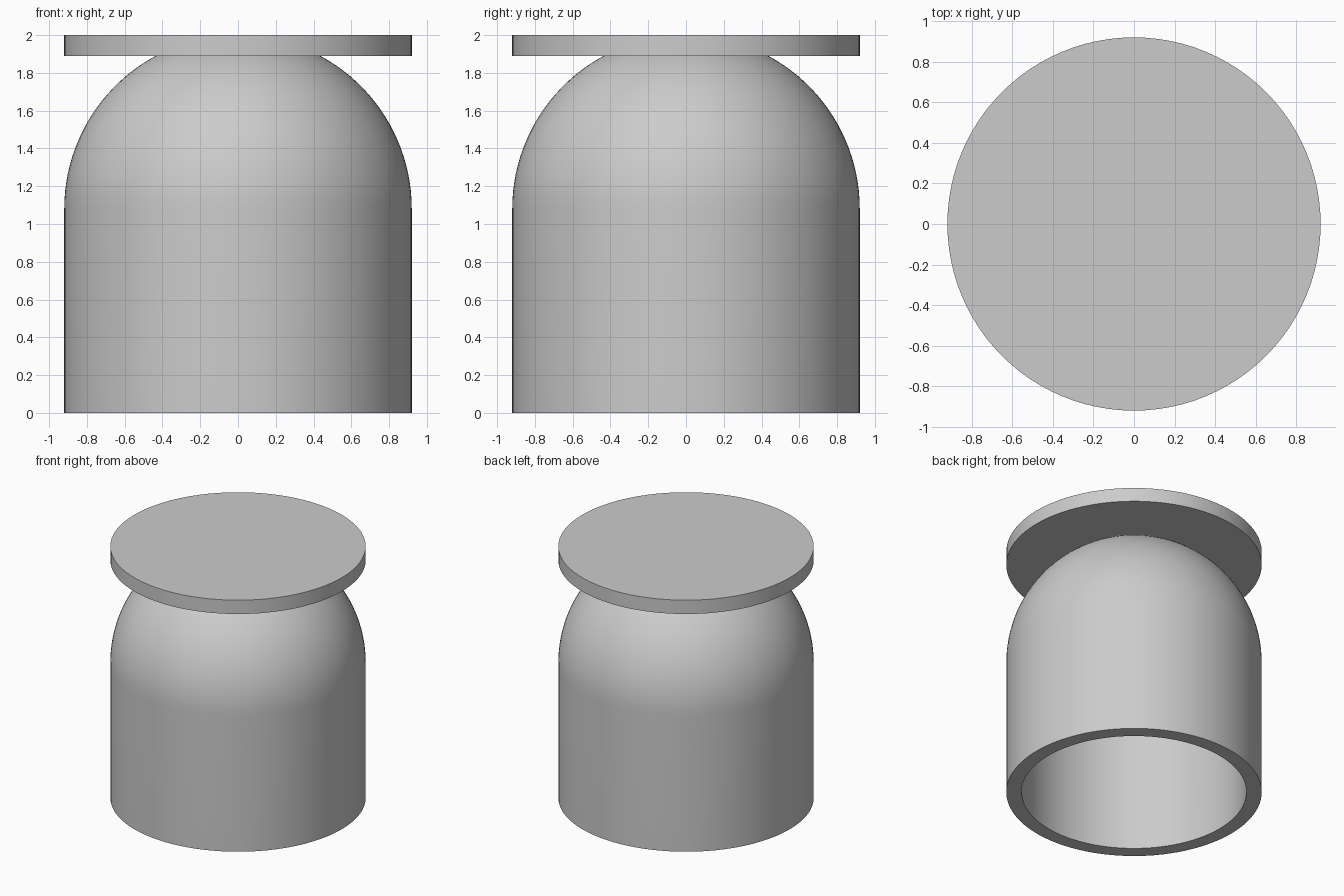
import bpy, bmesh, math

cube = bpy.data.objects.get("Cube")
if cube:
    bpy.data.objects.remove(cube, do_unlink=True)

RADIUS, WALL, TOP = 0.92, 0.11, 2.0
INNER = RADIUS - WALL
SPRING = TOP - RADIUS          # height where the dome starts
SEGMENTS = 96

grey = bpy.data.materials.new("light grey")
grey.use_nodes = True
colour = (0.6, 0.6, 0.6, 1)
grey.diffuse_color = colour
grey.node_tree.nodes["Principled BSDF"].inputs["Base Color"].default_value = colour


def arc(radius, start, end, steps=24):
    """Points (r, z) on the dome between two elevation angles."""
    angles = [start + (end - start) * i / steps for i in range(steps + 1)]
    return [(radius * math.cos(a), SPRING + radius * math.sin(a)) for a in angles]


def revolve(name, profile):
    """Spin an (r, z) profile about the z axis into a closed solid."""
    bm = bmesh.new()
    verts = [bm.verts.new((r, 0, z)) for r, z in profile]
    edges = [bm.edges.new(pair) for pair in zip(verts, verts[1:])]
    bmesh.ops.spin(bm, geom=verts + edges, cent=(0, 0, 0), axis=(0, 0, 1),
                   angle=math.tau, steps=SEGMENTS, use_duplicate=False)
    bmesh.ops.remove_doubles(bm, verts=bm.verts, dist=1e-5)
    bmesh.ops.dissolve_degenerate(bm, edges=bm.edges, dist=1e-6)
    bmesh.ops.recalc_face_normals(bm, faces=bm.faces)
    mesh = bpy.data.meshes.new(name)
    bm.to_mesh(mesh)
    bm.free()
    mesh.materials.append(grey)
    obj = bpy.data.objects.new(name, mesh)
    bpy.context.collection.objects.link(obj)
    bpy.ops.object.select_all(action='DESELECT')
    obj.select_set(True)
    bpy.context.view_layer.objects.active = obj
    bpy.ops.object.shade_smooth_by_angle(angle=math.radians(30))
    return obj


# Hollow domed body, open below; its crown ends inside the lid
crown = math.asin((RADIUS - WALL / 2) / RADIUS)
outer = arc(RADIUS, 0, crown)
inner = arc(INNER, math.pi / 2, 0)
revolve("domed_shell", [(INNER, 0), (RADIUS, 0)] + outer
        + [(0, outer[-1][1])] + inner + [(INNER, 0)])

# Flat round lid
revolve("lid_disc", [(0, TOP - WALL), (RADIUS, TOP - WALL), (RADIUS, TOP), (0, TOP)])
